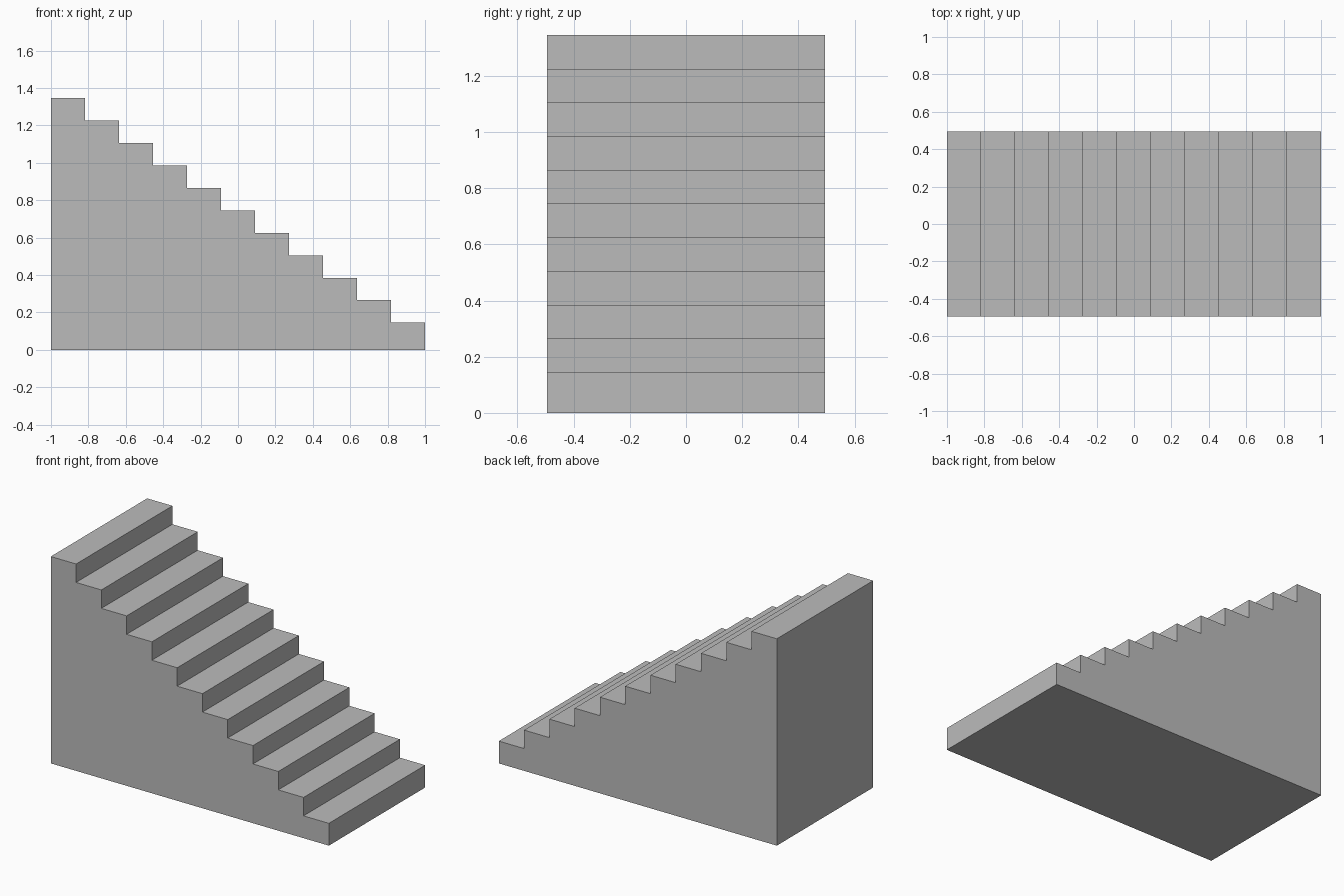
import bpy
import bmesh

cube = bpy.data.objects.get("Cube")
if cube:
    bpy.data.objects.remove(cube, do_unlink=True)

STEPS = 11
LENGTH, HALF_WIDTH = 2.0, 0.495
FIRST_RISE, RISE = 0.145, 0.12
TREAD = LENGTH / STEPS

# Plain grey
grey = bpy.data.materials.new("plain_grey")
grey.use_nodes = True
colour = (0.5, 0.5, 0.5, 1.0)
grey.diffuse_color = colour
grey.node_tree.nodes["Principled BSDF"].inputs["Base Color"].default_value = colour

# Stepped side profile, climbing from +x to -x
profile = [(-LENGTH / 2, 0.0), (LENGTH / 2, 0.0)]
for i in range(STEPS):
    x = LENGTH / 2 - i * TREAD
    z = FIRST_RISE + i * RISE
    profile += [(x, z), (x - TREAD, z)]

# Solid staircase: extrude the profile across its width
bm = bmesh.new()
side = bm.faces.new([bm.verts.new((x, -HALF_WIDTH, z)) for x, z in profile])
result = bmesh.ops.extrude_face_region(bm, geom=[side], use_keep_orig=True)
moved = [v for v in result["geom"] if isinstance(v, bmesh.types.BMVert)]
bmesh.ops.translate(bm, verts=moved, vec=(0, 2 * HALF_WIDTH, 0))
bmesh.ops.recalc_face_normals(bm, faces=bm.faces[:])

mesh = bpy.data.meshes.new("staircase")
bm.to_mesh(mesh)
bm.free()
mesh.materials.append(grey)
staircase = bpy.data.objects.new("staircase", mesh)
bpy.context.collection.objects.link(staircase)
